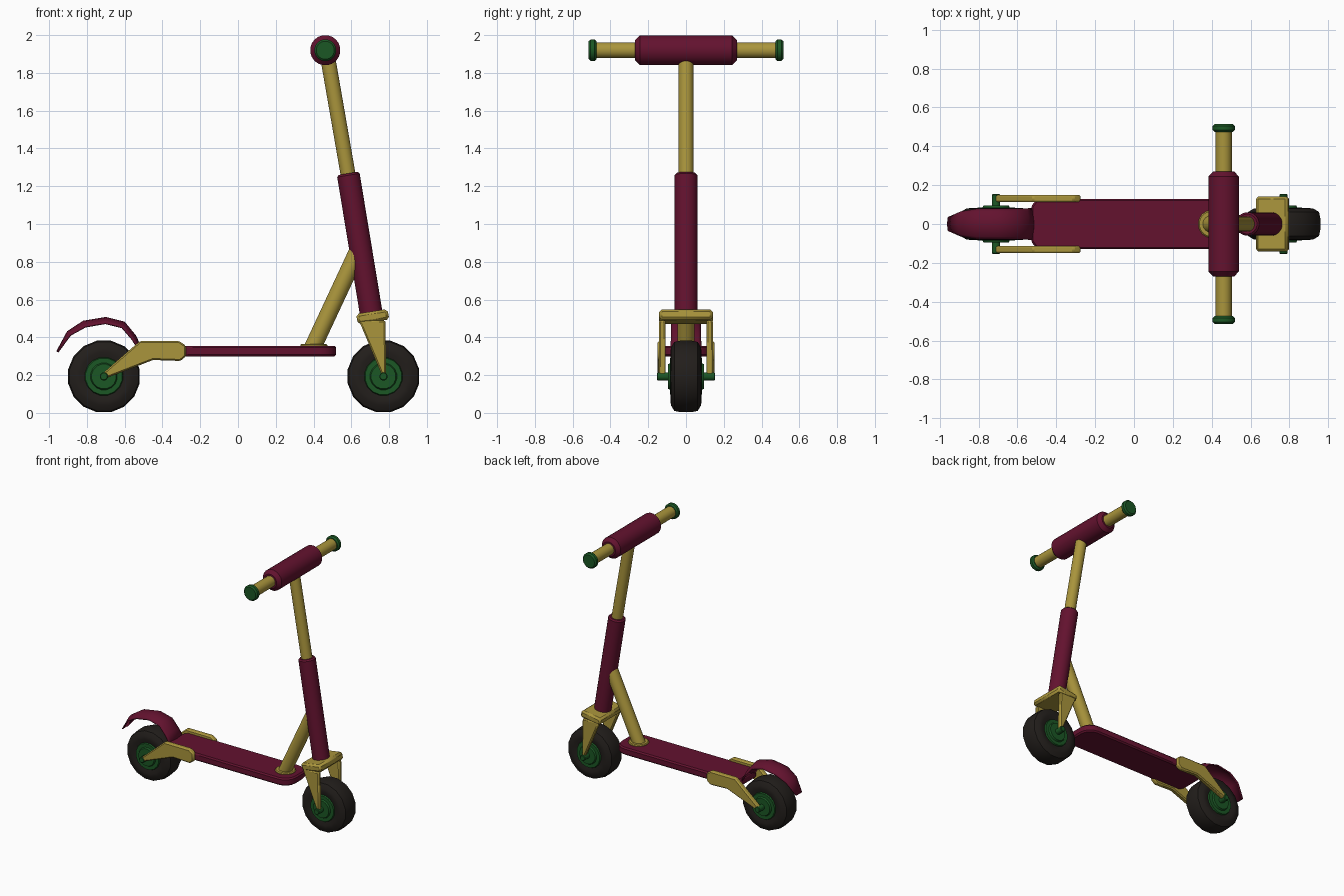
import bpy, bmesh
from math import pi, cos, sin, radians
from mathutils import Vector

if "Cube" in bpy.data.objects:
    bpy.data.objects.remove(bpy.data.objects["Cube"])


def material(name, rgb):
    m = bpy.data.materials.new(name)
    m.diffuse_color = (*rgb, 1)
    m.use_nodes = True
    m.node_tree.nodes["Principled BSDF"].inputs["Base Color"].default_value = m.diffuse_color
    return m


MAROON = material("maroon", (0.125, 0.006, 0.028))
YELLOW = material("yellow", (0.40, 0.30, 0.045))
GREEN = material("green", (0.011, 0.095, 0.018))
RUBBER = material("rubber", (0.016, 0.013, 0.011))


def finish(name, bm, mat, angle=35, bevel=0):
    bmesh.ops.recalc_face_normals(bm, faces=bm.faces)
    me = bpy.data.meshes.new(name)
    bm.to_mesh(me)
    bm.free()
    ob = bpy.data.objects.new(name, me)
    bpy.context.collection.objects.link(ob)
    me.materials.append(mat)
    if bevel:
        b = ob.modifiers.new("bevel", "BEVEL")
        b.width, b.segments = bevel, 1
        b.limit_method, b.angle_limit = "ANGLE", radians(30)
    bpy.ops.object.select_all(action="DESELECT")
    ob.select_set(True)
    bpy.context.view_layer.objects.active = ob
    bpy.ops.object.shade_smooth_by_angle(angle=radians(angle))
    return ob


def lathe(name, profile, origin, axis, mat, segs=20, closed=False, angle=35):
    """Revolve (distance along axis, radius) points."""
    origin, axis = Vector(origin), Vector(axis).normalized()
    u = axis.cross(Vector((0, 1, 0)))
    u = Vector((1, 0, 0)) if u.length < 0.01 else u.normalized()
    v = axis.cross(u)
    bm = bmesh.new()
    rings = []
    for d, r in profile:
        rings.append([bm.verts.new(origin + axis * d + (u * cos(t) + v * sin(t)) * r)
                      for t in (2 * pi * (i + 0.5) / segs for i in range(segs))])
    pairs = list(zip(rings, rings[1:])) + ([(rings[-1], rings[0])] if closed else [])
    for a, b in pairs:
        for i in range(segs):
            j = (i + 1) % segs
            bm.faces.new((a[i], a[j], b[j], b[i]))
    if not closed:
        bm.faces.new(rings[0])
        bm.faces.new(rings[-1])
    return finish(name, bm, mat, angle)


def tube(name, a, b, r, mat, chamfer=0.0, segs=20):
    a, b = Vector(a), Vector(b)
    n, c = (b - a).length, chamfer
    prof = [(0, r - c), (c, r), (n - c, r), (n, r - c)] if c else [(0, r), (n, r)]
    return lathe(name, prof, a, b - a, mat, segs)


def prism(name, outline, lo, hi, mat, axis="y", bevel=0.008):
    """Extrude an xz outline along y, or an xy outline along z."""
    bm = bmesh.new()
    put = (lambda p, d: (p[0], d, p[1])) if axis == "y" else (lambda p, d: (p[0], p[1], d))
    a = [bm.verts.new(put(p, lo)) for p in outline]
    b = [bm.verts.new(put(p, hi)) for p in outline]
    bm.faces.new(a)
    bm.faces.new(b)
    for i in range(len(a)):
        j = (i + 1) % len(a)
        bm.faces.new((a[i], a[j], b[j], b[i]))
    return finish(name, bm, mat, 25, bevel)


# Wheels: tyre, stepped hub and axle
for end, x, w in (("rear", -0.71, 0.15), ("front", 0.77, 0.15)):
    c, y = (x, 0, 0.193), (0, 1, 0)
    half = [(0.03, 0.193), (0.062, 0.186), (0.080, 0.155), (0.082, 0.13), (0.07, 0.09)]
    tyre = [(-d, r) for d, r in reversed(half)] + half
    lathe(end + "_tyre", tyre, c, y, RUBBER, 16, closed=True, angle=40)
    hub = [(0.07, 0.104), (0.084, 0.098), (0.084, 0.072), (0.096, 0.066), (0.096, 0.03)]
    lathe(end + "_hub", [(-d, r) for d, r in reversed(hub)] + hub, c, y, GREEN, 16)
    tube(end + "_axle", (x, -w - 0.004, 0.193), (x, w + 0.004, 0.193), 0.022, GREEN, 0.004, 12)

# Deck with rounded front corners and tapered tail
side = [(-0.53, 0.09), (-0.50, 0.13), (0.43, 0.13)]
side += [(0.43 + 0.09 * sin(t), 0.04 + 0.09 * cos(t)) for t in (pi / 8, pi / 4, 3 * pi / 8, pi / 2)]
deck = side + [(x, -y) for x, y in reversed(side)]
prism("deck", deck, 0.298, 0.355, MAROON, "z", 0.01)

# Rear wheel brackets and front fork legs, on both sides
bracket = [(-0.722, 0.205), (-0.52, 0.38), (-0.31, 0.38), (-0.275, 0.355), (-0.275, 0.30),
           (-0.305, 0.275), (-0.45, 0.28), (-0.70, 0.183), (-0.72, 0.188)]
leg = [(0.64, 0.49), (0.78, 0.49), (0.785, 0.20), (0.775, 0.185), (0.762, 0.20), (0.665, 0.43)]
for s, label in ((-1, "left"), (1, "right")):
    prism("rear_bracket_" + label, bracket, s * 0.112, s * 0.15, YELLOW)
    prism("fork_leg_" + label, leg, s * 0.108, s * 0.142, YELLOW)

# Fork crown, tilted with the steering column
crown = [(0.635, 0.468), (0.802, 0.495), (0.79, 0.55), (0.625, 0.524)]
prism("fork_crown", crown, -0.142, 0.142, YELLOW, bevel=0.014)

# Steering column
tube("lower_column", (0.708, 0, 0.51), (0.583, 0, 1.268), 0.061, MAROON, 0.01)
tube("upper_column", (0.59, 0, 1.22), (0.472, 0, 1.90), 0.04, YELLOW)

# Brace from deck to column
tube("brace_flange", (0.402, 0, 0.345), (0.402, 0, 0.366), 0.072, YELLOW, 0.006)
tube("brace", (0.395, 0, 0.345), (0.632, 0, 0.853), 0.046, YELLOW)

# Handlebar, padded middle and end caps
bx, bz = 0.462, 1.92
tube("handlebar", (bx, -0.50, bz), (bx, 0.50, bz), 0.042, YELLOW)
tube("handlebar_pad", (bx, -0.27, bz), (bx, 0.27, bz), 0.08, MAROON, 0.026)
for s, label in ((-1, "left"), (1, "right")):
    tube("bar_cap_" + label, (bx, s * 0.474, bz), (bx, s * 0.515, bz), 0.058, GREEN, 0.01)

# Rear mudguard: arched strip (x, z, half width, arch drop)
stations = [(-0.505, 0.335, 0.085, 0.012), (-0.54, 0.41, 0.08, 0.024), (-0.60, 0.483, 0.08, 0.03),
            (-0.70, 0.508, 0.08, 0.03), (-0.82, 0.488, 0.079, 0.03), (-0.905, 0.432, 0.065, 0.022),
            (-0.962, 0.326, 0.036, 0.004)]
bm = bmesh.new()
rows = []
for x, z, w, drop in stations:
    n = Vector((x + 0.71, 0, z - 0.193)).normalized()
    rows.append([bm.verts.new(Vector((x, w * k, z)) - n * drop * abs(k) ** 2.2)
                 for k in (-1, -0.82, -0.45, 0, 0.45, 0.82, 1)])
for a, b in zip(rows, rows[1:]):
    for i in range(6):
        bm.faces.new((a[i], a[i + 1], b[i + 1], b[i]))
guard = finish("rear_mudguard", bm, MAROON, 50)
sol = guard.modifiers.new("thickness", "SOLIDIFY")
sol.thickness = 0.01
sol.offset = -1 if guard.data.polygons[6 * 3].normal.z > 0 else 1
